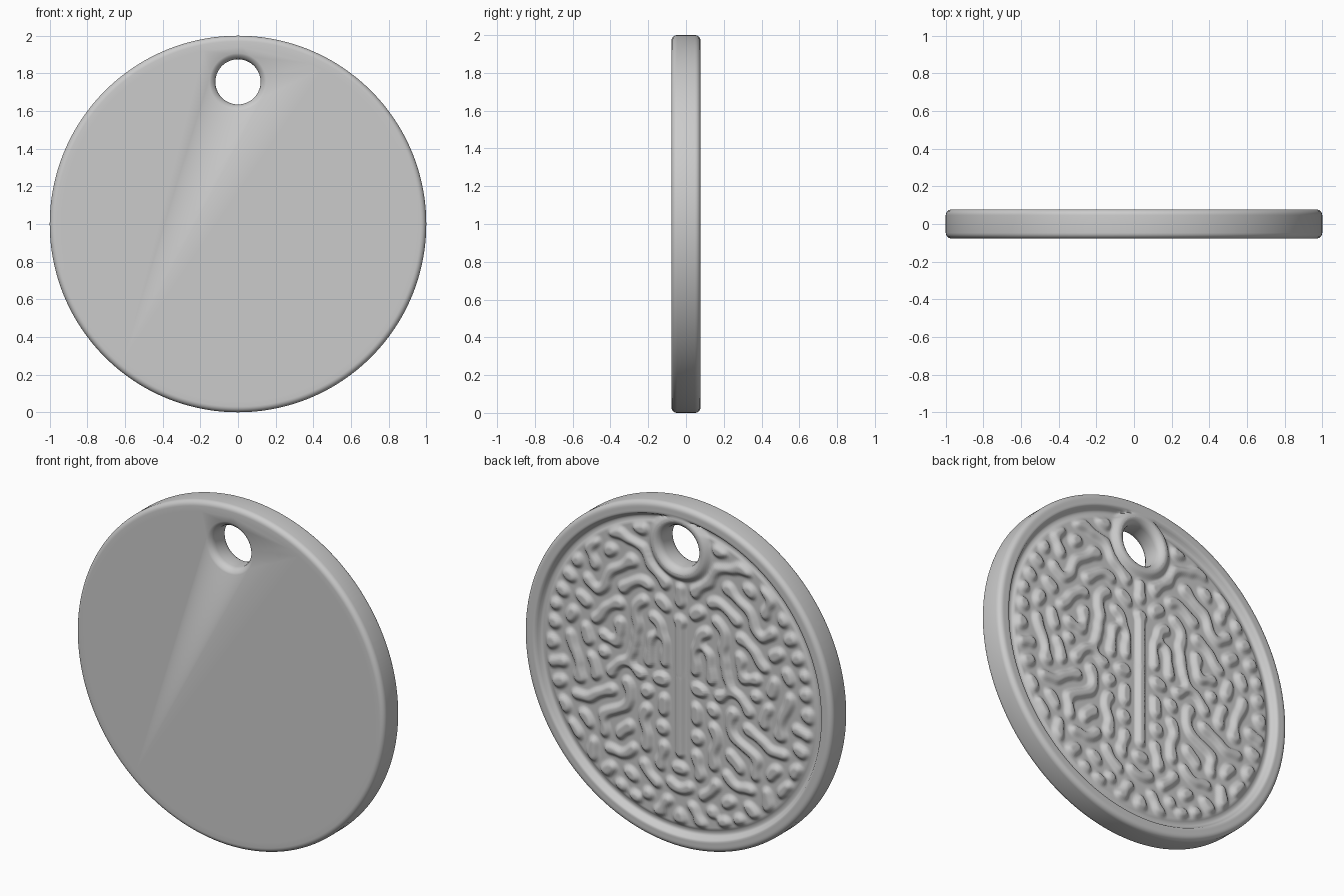
import bpy, bmesh, math, random

if "Cube" in bpy.data.objects:
    bpy.data.objects.remove(bpy.data.objects["Cube"])

random.seed(7)
R, T = 1.0, 0.077            # disc radius, half thickness
HOLE_Z, HOLE_R = 1.755, 0.12
CELL, NX, NZ = 0.0125, 80, 160


def ramp(a, b, v):
    t = min(1.0, max(0.0, (v - a) / (b - a)))
    return t * t * (3 - 2 * t)


# Labyrinth pattern: half field, mirrored in x, from an activator-inhibitor rule
def blur(g, times):
    for _ in range(times):
        g = [[(a + b + c) / 3 for a, b, c in zip([r[0]] + r[:-1], r, r[1:] + [r[-1]])] for r in g]
        g = [[(a + b + c) / 3 for a, b, c in zip(p, q, s)]
             for p, q, s in zip([g[0]] + g[:-1], g, g[1:] + [g[-1]])]
    return g


def forced(x, z):
    r = math.hypot(x, z - 1)
    if r > 0.86 or math.hypot(x, z - HOLE_Z) < 0.22:
        return -1
    if x < 0.026 and (0.52 < z < 1.33 or 1.43 < z < 1.52):
        return 1                                     # centre bar and drop above it
    if x < 0.05 and 0.55 < z < 1.3:
        return -1
    return 0


mask = [[forced((i + 0.5) * CELL, (j + 0.5) * CELL) for i in range(NX)] for j in range(NZ)]
bias = [[-0.5 - 0.4 * ramp(0.55, 0.85, math.hypot((i + 0.5) * CELL, (j + 0.5) * CELL - 1))
         for i in range(NX)] for j in range(NZ)]
field = [[random.uniform(-1, 1) for i in range(NX)] for j in range(NZ)]
for step in range(40):
    near = blur(field, 3)
    far = blur(near, 6)
    field = [[m if m else math.tanh(10 * (a - b) + c) for a, b, c, m in zip(*rows)]
             for rows in zip(near, far, bias, mask)]
field = blur(field, 1)


def pattern(x, z):
    u = min(NX - 1.001, max(0.0, abs(x) / CELL - 0.5))
    v = min(NZ - 1.001, max(0.0, z / CELL - 0.5))
    i, j = int(u), int(v)
    u, v = u - i, v - j
    f = ((field[j][i] * (1 - u) + field[j][i + 1] * u) * (1 - v)
         + (field[j + 1][i] * (1 - u) + field[j + 1][i + 1] * u) * v)
    return ramp(-0.9, 0.9, f)


# Back surface: panel, groove, rim, collar around the hole
def back_height(x, z):
    r = math.hypot(x, z - 1)
    y = 0.05 + 0.022 * pattern(x, z)
    y -= 0.008 * ramp(0.87, 0.89, r)
    k = max(ramp(0.905, 0.935, r), 1 - ramp(0.165, 0.21, math.hypot(x, z - HOLE_Z)))
    return y + (T - y) * k


# Rings of a profile (radius, y) turned about a y axis; y None takes the relief height
def lathe(name, profile, segs, cz):
    bm = bmesh.new()
    rings = []
    for r, y in profile:
        ring = []
        for s in range(segs):
            a = 2 * math.pi * s / segs
            x, z = r * math.sin(a), cz + r * math.cos(a)
            ring.append(bm.verts.new((x, back_height(x, z) if y is None else y, z)))
        rings.append(ring)
    for p, q in zip(rings, rings[1:]):
        for s in range(segs):
            t = (s + 1) % segs
            bm.faces.new((p[s], p[t], q[t], q[s]))
    bm.faces.new(rings[0])
    bm.faces.new(rings[-1])
    bmesh.ops.recalc_face_normals(bm, faces=bm.faces)
    me = bpy.data.meshes.new(name)
    bm.to_mesh(me)
    bm.free()
    ob = bpy.data.objects.new(name, me)
    bpy.context.collection.objects.link(ob)
    return ob


# Disc body with rounded edges
edge = [(R - 0.03 + 0.03 * math.sin(a), T - 0.03 + 0.03 * math.cos(a))
        for a in (math.pi / 2 * k / 6 for k in range(1, 7))]
profile = [(0.008 + 0.962 * k / 118, None) for k in range(119)]
profile += edge + [(r, -y) for r, y in reversed(edge)] + [(R - 0.03, -T), (R - 0.06, -T)]
disc = lathe("pendant_disc", profile, 480, 1.0)

# Flared hanging hole
flare = [(HOLE_R, 0.035), (0.123, 0.05), (0.13, 0.062), (0.141, 0.071), (0.155, 0.079), (0.185, 0.1)]
cutter = lathe("hole_cutter", [(r, -y) for r, y in reversed(flare)] + flare, 72, HOLE_Z)
cutter.hide_render = True
mod = disc.modifiers.new("hole", 'BOOLEAN')
mod.operation, mod.solver, mod.object = 'DIFFERENCE', 'EXACT', cutter
bpy.ops.object.select_all(action='DESELECT')
bpy.context.view_layer.objects.active = disc
disc.select_set(True)
bpy.ops.object.modifier_apply(modifier=mod.name)
bpy.data.objects.remove(cutter)
bpy.ops.object.shade_smooth_by_angle(angle=math.radians(60))
